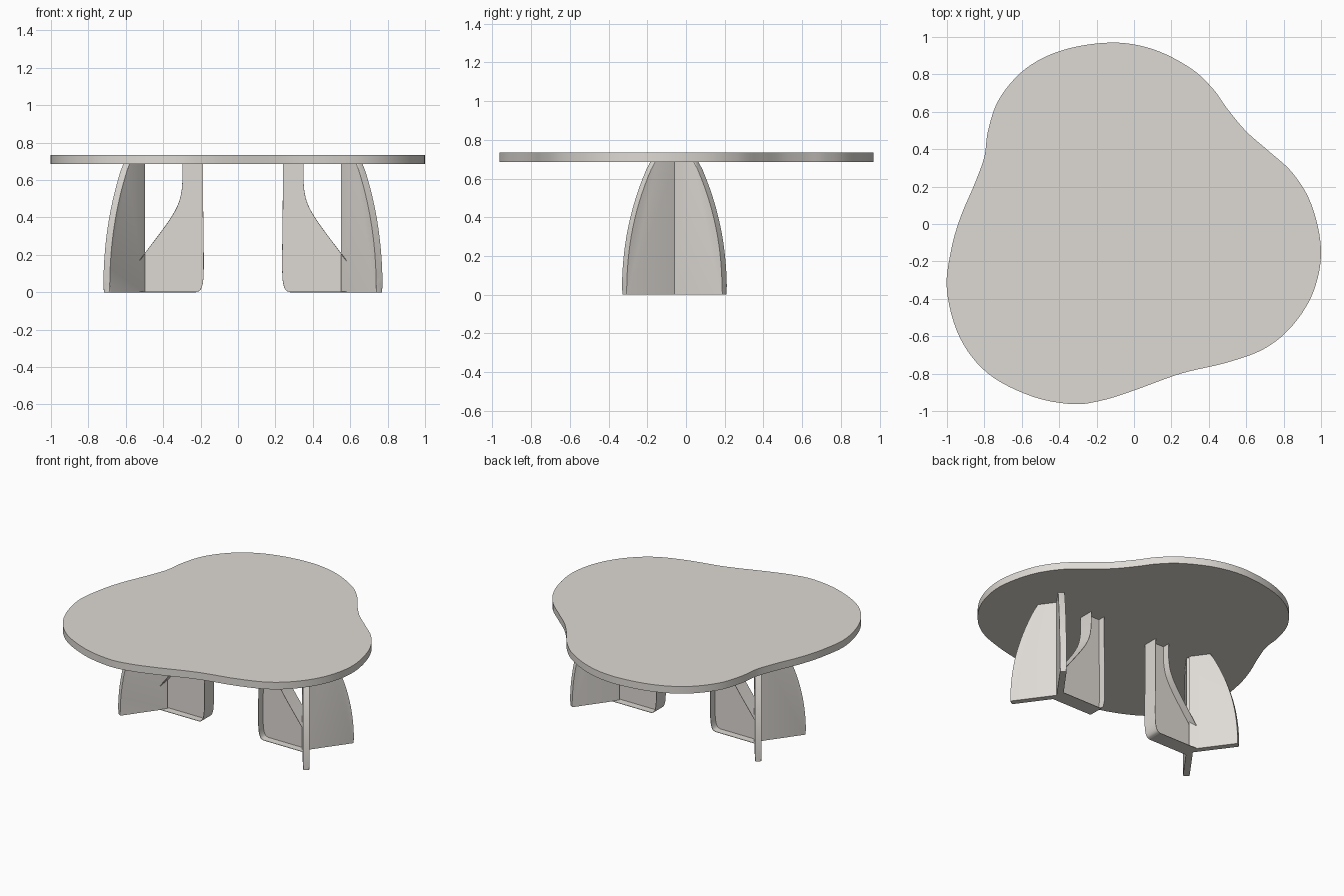
import bpy, bmesh, math
from mathutils import Matrix, Vector

if "Cube" in bpy.data.objects:
    bpy.data.objects.remove(bpy.data.objects["Cube"])

mat = bpy.data.materials.new("warm grey")
mat.diffuse_color = (0.73, 0.70, 0.66, 1)
mat.use_nodes = True
mat.node_tree.nodes["Principled BSDF"].inputs["Base Color"].default_value = mat.diffuse_color


def spline(p, closed=False, n=6):
    """Catmull-Rom curve through 2D points."""
    p = [Vector(q) for q in p]
    c = len(p)
    get = (lambda i: p[i % c]) if closed else (lambda i: p[max(0, min(c - 1, i))])
    out = []
    for i in range(c if closed else c - 1):
        a, b, d, e = (get(i + k) for k in (-1, 0, 1, 2))
        for s in range(n):
            t = s / n
            out.append(0.5 * (2 * b + (d - a) * t + (2 * a - 5 * b + 4 * d - e) * t * t
                              + (3 * b - a - 3 * d + e) * t ** 3))
    if not closed:
        out.append(p[-1])
    return out


def prism(name, pts, half, matrix, bevel=None):
    """Extrude an (x, z) outline by +-half along y, then place it."""
    bm = bmesh.new()
    front = [bm.verts.new((q[0], -half, q[1])) for q in pts]
    back = [bm.verts.new((q[0], half, q[1])) for q in pts]
    bm.faces.new(front)
    bm.faces.new(back[::-1])
    n = len(pts)
    for i in range(n):
        j = (i + 1) % n
        bm.faces.new((front[j], front[i], back[i], back[j]))
    if bevel:
        edges = [e for e in bm.edges if abs(e.verts[0].co.y - e.verts[1].co.y) < 1e-6
                 and all(v.co.x > 0.1 for v in e.verts)]
        bmesh.ops.bevel(bm, geom=edges, offset=bevel, segments=3, profile=0.5,
                        affect='EDGES')
    bm.transform(matrix)
    bmesh.ops.recalc_face_normals(bm, faces=bm.faces)
    me = bpy.data.meshes.new(name)
    bm.to_mesh(me)
    bm.free()
    me.materials.append(mat)
    ob = bpy.data.objects.new(name, me)
    bpy.context.collection.objects.link(ob)
    bpy.ops.object.select_all(action='DESELECT')
    ob.select_set(True)
    bpy.context.view_layer.objects.active = ob
    bpy.ops.object.shade_smooth_by_angle(angle=math.radians(30))
    return ob


def strip(path, t):
    """Outline of a band lying to the left of a path, t thick."""
    inner = []
    for i, q in enumerate(path):
        d = (path[min(i + 1, len(path) - 1)] - path[max(i - 1, 0)]).normalized()
        inner.append(q + Vector((-d.y, d.x)) * t)
    return path + inner[::-1]


# Free-form table top
outline = [(-0.12, 0.97), (0.1, 0.935), (0.3, 0.835), (0.42, 0.725), (0.5, 0.615),
           (0.6, 0.495), (0.72, 0.39), (0.85, 0.27), (0.95, 0.1), (1.0, -0.14),
           (0.96, -0.36), (0.85, -0.54), (0.7, -0.665), (0.5, -0.74), (0.25, -0.80),
           (0, -0.89), (-0.17, -0.943), (-0.33, -0.963), (-0.55, -0.92), (-0.78, -0.8),
           (-0.93, -0.61), (-1.0, -0.36), (-0.98, -0.15), (-0.93, 0.03), (-0.85, 0.22),
           (-0.8, 0.36), (-0.78, 0.5), (-0.72, 0.67), (-0.58, 0.83), (-0.38, 0.93)]
flat = Matrix.Translation((0, 0, 0.71)) @ Matrix.Rotation(-math.pi / 2, 4, 'X')
prism("table_top", spline(outline, True), 0.025, flat)

# Leg profiles
H = 0.69
fin = [(0, 0)] + [(0.32 - 0.18 * (i / 16) ** 2.2, H * i / 16) for i in range(17)] + [(0, H)]
end_path = [Vector((-0.528, 0)), Vector((-0.35, 0))] + spline(
    [(-0.225, 0), (-0.203, 0.01), (-0.19, 0.04), (-0.184, 0.09), (-0.183, 0.2),
     (-0.186, 0.45), (-0.187, H)], n=4)
arch_path = spline([(-0.297, H), (-0.297, 0.61), (-0.303, 0.535), (-0.323, 0.465),
                    (-0.375, 0.375), (-0.49, 0.22), (-0.528, 0.17)], n=5)
# The thin web stops inside the fins
web = [Vector((max(q.x, -0.505), q.y)) for q in end_path + arch_path[:-1]]

for side in ("left", "right"):
    base = Matrix.Translation((0, -0.06, 0))
    if side == "right":
        base = Matrix.Translation((0.053, -0.06, 0)) @ Matrix.Scale(-1, 4, (1, 0, 0))
    # Two outer fins splayed in a V
    for place, a in (("front", 234), ("back", 126)):
        m = base @ Matrix.Translation((-0.515, 0, 0)) @ Matrix.Rotation(math.radians(a), 4, 'Z')
        prism(f"{side}_{place}_fin", fin, 0.021, m, bevel=0.008)
    # Inner web with wider sheet rims along its end, foot and arch
    prism(f"{side}_inner_web", web, 0.002, base)
    prism(f"{side}_end_rim", strip(end_path, 0.003), 0.053, base)
    prism(f"{side}_arch_rim", strip(arch_path, 0.003), 0.053, base)
